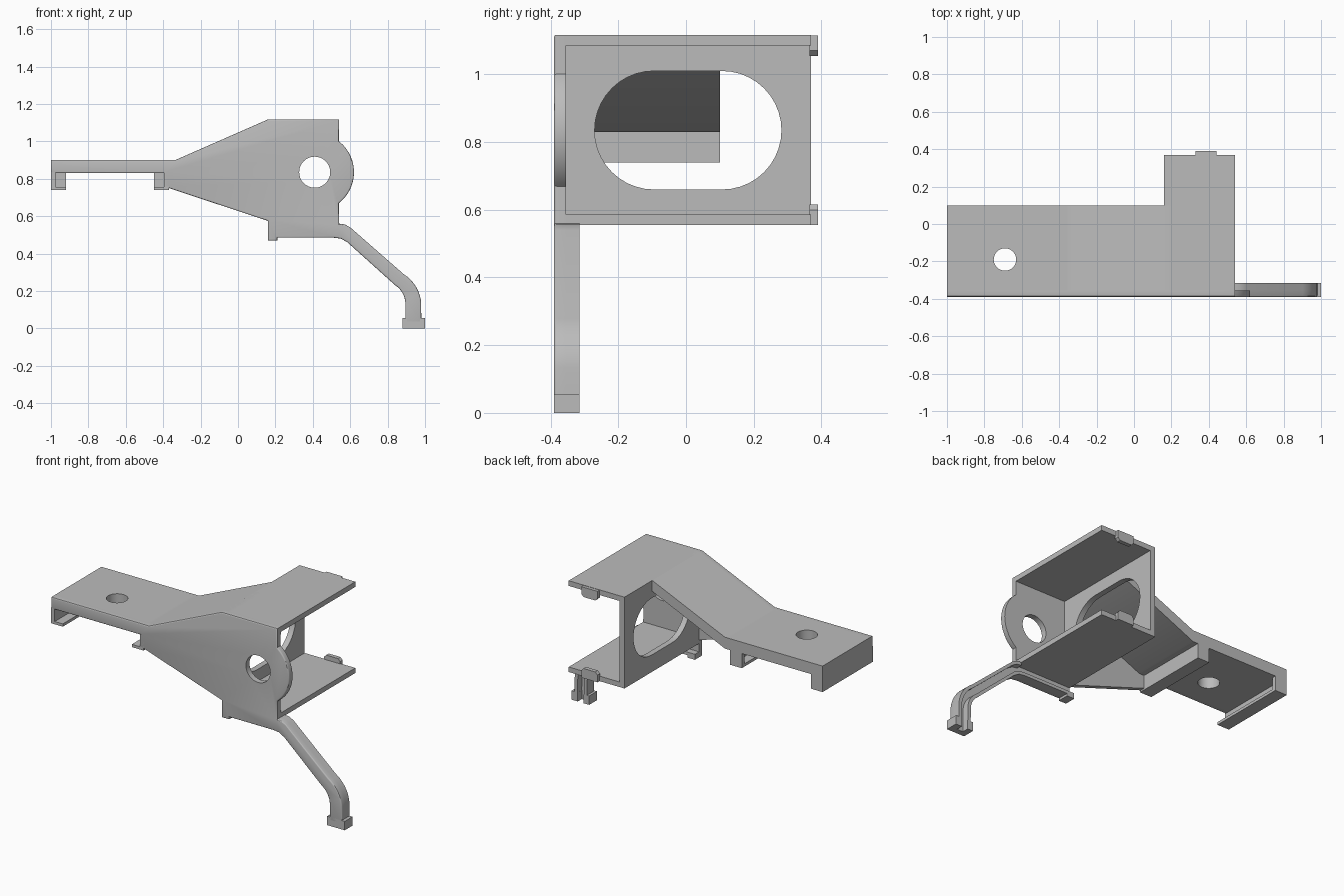
import bpy, bmesh, math
from mathutils import Vector

cube = bpy.data.objects.get("Cube")
if cube:
    bpy.data.objects.remove(cube)

grey = bpy.data.materials.new("plain_grey")
grey.use_nodes = True
colour = (0.5, 0.5, 0.5, 1)
grey.diffuse_color = colour
grey.node_tree.nodes["Principled BSDF"].inputs["Base Color"].default_value = colour

FRONT, SKIN, END = -0.39, -0.355, 0.10   # front face, back of front panel, arm-plate rear
RIB, BACK = -0.315, 0.37                 # rear of channel ribs, rear of housing


def prism(name, pts, lo, hi, axis="y", round_front=0):
    """Extrude a 2D outline along an axis, optionally rounding its low-end rim."""
    place = {"x": lambda a, b, t: (t, a, b),
             "y": lambda a, b, t: (a, t, b),
             "z": lambda a, b, t: (a, b, t)}[axis]
    bm = bmesh.new()
    low = [bm.verts.new(place(a, b, lo)) for a, b in pts]
    high = [bm.verts.new(place(a, b, hi)) for a, b in pts]
    rim = bm.faces.new(low)
    bm.faces.new(high[::-1])
    n = len(pts)
    for i in range(n):
        j = (i + 1) % n
        bm.faces.new((low[j], low[i], high[i], high[j]))
    bmesh.ops.recalc_face_normals(bm, faces=bm.faces)
    if round_front:
        bmesh.ops.bevel(bm, geom=list(rim.edges), offset=round_front, segments=3,
                        profile=0.5, affect="EDGES", clamp_overlap=True)
    mesh = bpy.data.meshes.new(name)
    bm.to_mesh(mesh)
    bm.free()
    mesh.materials.append(grey)
    ob = bpy.data.objects.new(name, mesh)
    bpy.context.collection.objects.link(ob)
    return ob


def box(name, x0, x1, y0, y1, z0, z1):
    return prism(name, [(x0, z0), (x1, z0), (x1, z1), (x0, z1)], y0, y1)


def arc(cx, cy, r, start, end, steps):
    return [(cx + r * math.cos(math.radians(start + (end - start) * i / steps)),
             cy + r * math.sin(math.radians(start + (end - start) * i / steps)))
            for i in range(steps + 1)]


def cut(ob, outline, lo, hi, axis):
    cutter = prism("cutter", outline, lo, hi, axis)
    cutter.hide_render = True
    mod = ob.modifiers.new("opening", "BOOLEAN")
    mod.operation, mod.solver, mod.object = "DIFFERENCE", "EXACT", cutter
    bpy.context.view_layer.objects.active = ob
    bpy.ops.object.modifier_apply(modifier=mod.name)
    bpy.data.objects.remove(cutter)


def blend(a, b, t):
    return [tuple(Vector(p).lerp(Vector(q), t)) for p, q in zip(a, b)]


# Upper and lower edges of the curved support arm
upper = ([(0.54, 0.56), (0.57, 0.556), (0.60, 0.54)]
         + arc(0.78, 0.12, 0.2, 58, 4, 10) + [(0.98, 0.03)])
lower = ([(0.51, 0.485), (0.55, 0.48), (0.585, 0.46)]
         + arc(0.775, 0.13, 0.12, 57, 4, 10) + [(0.895, 0.03)])

# Front panel with rounded ear, and its bearing hole
ear = arc(0.41, 0.835, 0.21, 52, -52, 24)
outline = ([(-1, 0.83), (-1, 0.9), (-0.335, 0.9), (0.16, 1.117), (0.54, 1.117)]
           + ear + upper + lower[::-1]
           + [(0.21, 0.485), (0.21, 0.47), (0.16, 0.47), (0.16, 0.575),
              (-0.37, 0.75), (-0.395, 0.75), (-0.395, 0.83)])
panel = prism("front_panel", outline, FRONT, SKIN, round_front=0.012)
cut(panel, arc(0.41, 0.835, 0.083, 0, 348.75, 31), -0.5, 0, "y")

# Mounting plate and sloping roof
plate = box("mounting_plate", -1, -0.36, SKIN, END, 0.83, 0.9)
cut(plate, arc(-0.69, -0.19, 0.06, 0, 348.75, 31), 0.7, 1, "z")
prism("sloping_roof", [(-0.36, 0.83), (-0.36, 0.9), (-0.335, 0.9), (0.16, 1.117),
                       (0.195, 1.117), (0.195, 1.065), (0.16, 1.05), (-0.335, 0.83)],
      SKIN, END)

# Hooked rails under the mounting plate
for name, x0, x1, tip in (("outer", -1, -0.975, -0.92), ("inner", -0.395, -0.37, -0.45)):
    box(name + "_rail_wall", x0, x1, FRONT, END, 0.745, 0.835)
    lo, hi = min(x0, tip), max(x1, tip)
    box(name + "_rail_lip", lo, hi, FRONT, END, 0.74, 0.757)
    box(name + "_rail_stop", lo, hi, END - 0.025, END, 0.74, 0.835)

# Open housing: top, bottom and slotted side wall
box("housing_top", 0.16, 0.54, SKIN, BACK, 1.085, 1.117)
box("housing_bottom", 0.16, 0.54, SKIN, BACK, 0.555, 0.586)
wall = box("housing_side", 0.16, 0.195, SKIN, BACK, 0.555, 1.117)
slot = arc(0.107, 0.835, 0.175, -90, 90, 20) + arc(-0.095, 0.835, 0.175, 90, 270, 20)
cut(wall, slot, 0, 0.4, "x")

# Snap clips on the rear edges of the housing
tab = [(0.33, 0), (0.44, 0), (0.44, 0.045), (0.425, 0.06), (0.345, 0.06), (0.33, 0.045)]
prism("bottom_clip", [(x, 0.555 + z) for x, z in tab], 0.365, 0.39)
prism("top_clip", [(x, 1.115 - z) for x, z in tab], 0.365, 0.39)

# Channel ribs behind the arm and along the bottom of the panel
prism("arm_upper_rib", upper + blend(upper, lower, 0.25)[::-1], SKIN, RIB)
prism("arm_lower_rib", blend(upper, lower, 0.75) + lower[::-1], SKIN, RIB)
box("bottom_rib", 0.16, 0.525, SKIN, RIB, 0.485, 0.504)
box("bottom_hook", 0.16, 0.21, SKIN, RIB, 0.47, 0.49)

# Forked foot
box("foot_front", 0.88, 1, FRONT, SKIN, 0, 0.055)
box("foot_inner_prong", 0.88, 0.917, SKIN, RIB, 0, 0.055)
box("foot_outer_prong", 0.958, 1, SKIN, RIB, 0, 0.055)

# Smooth the curves while keeping hard edges
bpy.ops.object.select_all(action="DESELECT")
for ob in bpy.context.collection.objects:
    if ob.type == "MESH" and grey.name in ob.data.materials:
        ob.select_set(True)
        bpy.context.view_layer.objects.active = ob
bpy.ops.object.shade_smooth_by_angle(angle=math.radians(30))
